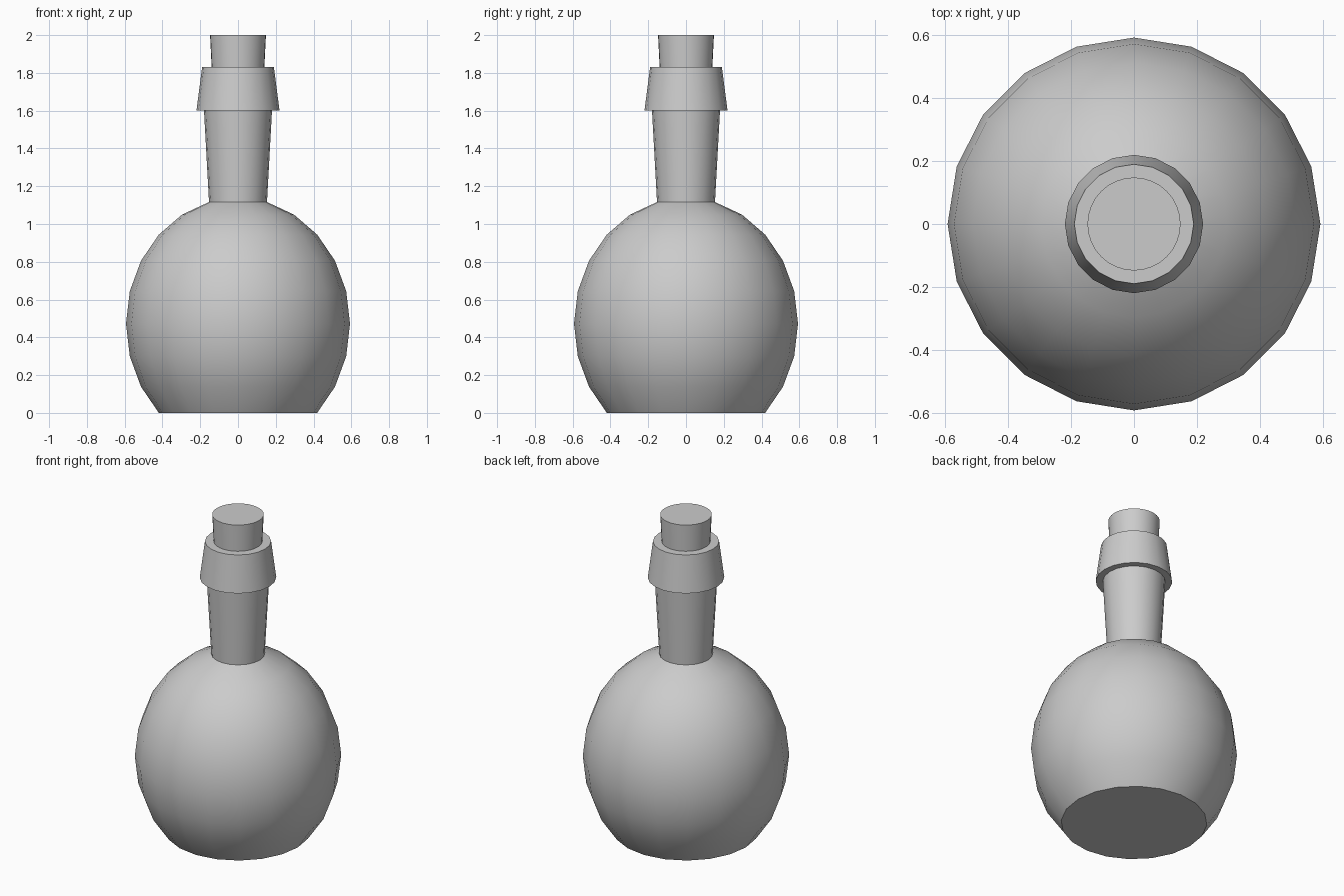
import bpy, bmesh
from math import sin, cos, pi, radians

if "Cube" in bpy.data.objects:
    bpy.data.objects.remove(bpy.data.objects["Cube"])


def lathe(name, profile, sides):
    """Spin an (r, z) profile about z and cap both ends."""
    bm = bmesh.new()
    rings = [[bm.verts.new((r * cos(2 * pi * i / sides), r * sin(2 * pi * i / sides), z))
              for i in range(sides)] for r, z in profile]
    for a, b in zip(rings, rings[1:]):
        for i in range(sides):
            j = (i + 1) % sides
            bm.faces.new((a[i], a[j], b[j], b[i]))
    bm.faces.new(rings[0][::-1])
    bm.faces.new(rings[-1])
    mesh = bpy.data.meshes.new(name)
    bm.to_mesh(mesh)
    bm.free()
    obj = bpy.data.objects.new(name, mesh)
    bpy.context.collection.objects.link(obj)
    bpy.ops.object.select_all(action='DESELECT')
    obj.select_set(True)
    bpy.context.view_layer.objects.active = obj
    bpy.ops.object.shade_smooth_by_angle(angle=radians(30))
    return obj


# Bulb: ellipsoid cut flat at the base, running into neck and collar
bulb = [(0.593 * cos(radians(a)), 0.472 + 0.667 * sin(radians(a)))
        for a in range(-45, 76, 15)]
neck_and_collar = [(0.18, 1.6), (0.22, 1.6), (0.19, 1.83)]
lathe("flask", bulb + neck_and_collar, 20)

# Stopper, slightly wider at the top and seated in the collar
lathe("stopper", [(0.138, 1.8), (0.148, 2.0)], 32)
